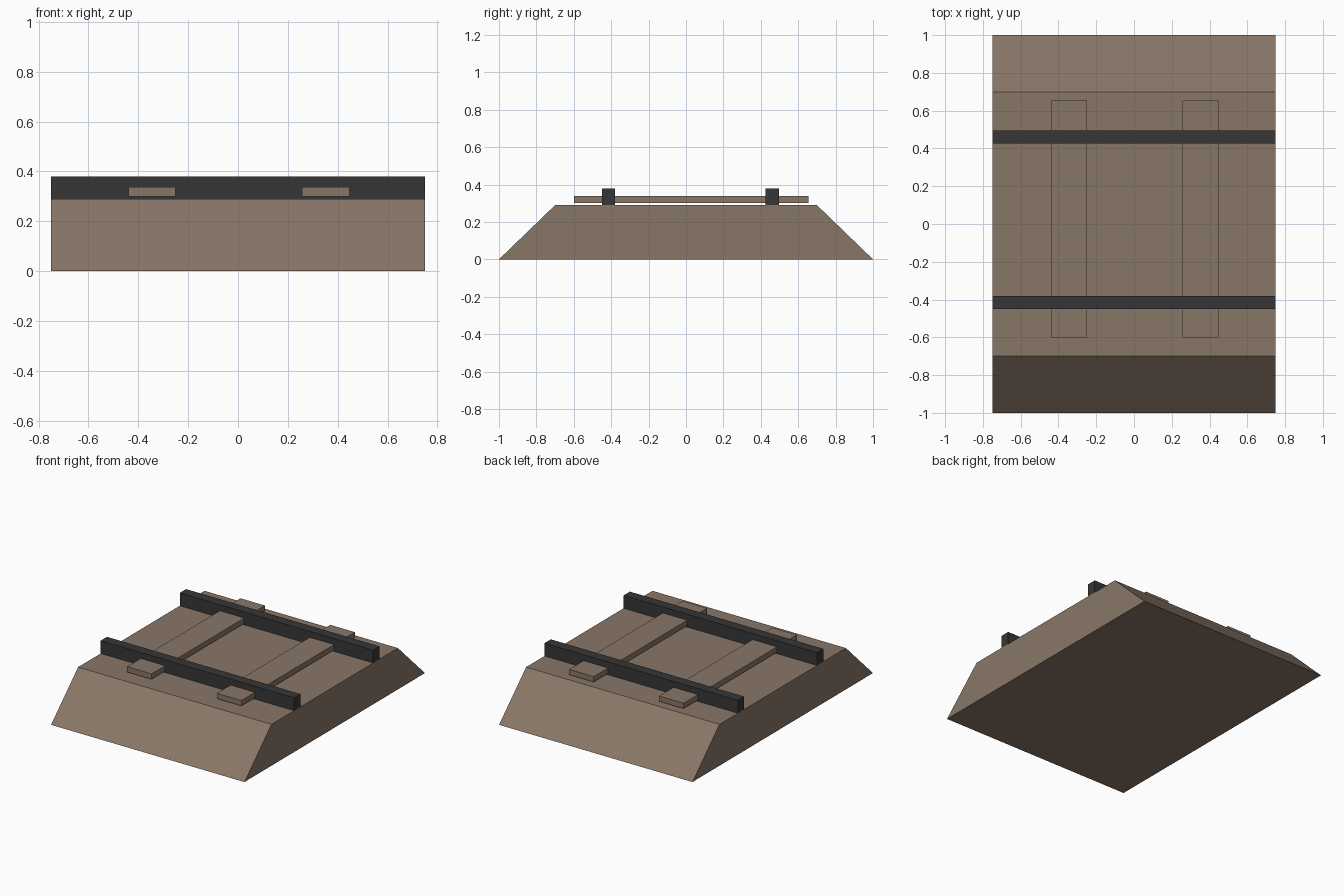
import bpy, bmesh

if "Cube" in bpy.data.objects:
    bpy.data.objects.remove(bpy.data.objects["Cube"])


def material(name, rgb):
    m = bpy.data.materials.new(name)
    m.diffuse_color = (*rgb, 1.0)
    m.use_nodes = True
    m.node_tree.nodes["Principled BSDF"].inputs["Base Color"].default_value = m.diffuse_color
    return m


brown = material("earth brown", (0.25, 0.183, 0.136))
dark = material("dark iron", (0.037, 0.037, 0.037))


def box(name, mat, x, y, z, taper_y=0.0):
    """Box from (min, max) ranges; taper_y pulls the top edges inward."""
    bm = bmesh.new()
    bmesh.ops.create_cube(bm, size=1.0)
    for v in bm.verts:
        top = v.co.z > 0
        side = 1 if v.co.y > 0 else -1
        v.co = [r[c > 0] for r, c in zip((x, y, z), v.co)]
        if top:
            v.co.y -= side * taper_y
    mesh = bpy.data.meshes.new(name)
    bm.to_mesh(mesh)
    bm.free()
    mesh.materials.append(mat)
    ob = bpy.data.objects.new(name, mesh)
    bpy.context.collection.objects.link(ob)
    return ob


# Sloped track bed
box("track_bed", brown, (-0.75, 0.75), (-1.0, 1.0), (0.0, 0.29), taper_y=0.30)

# Sleepers, just above the bed
for side, x0 in (("left", -0.44), ("right", 0.257)):
    box(side + "_sleeper", brown, (x0, x0 + 0.19), (-0.60, 0.655), (0.30, 0.338))

# Rails running across the sleepers
for end, y0 in (("front", -0.45), ("back", 0.426)):
    box(end + "_rail", dark, (-0.75, 0.75), (y0, y0 + 0.07), (0.29, 0.38))
